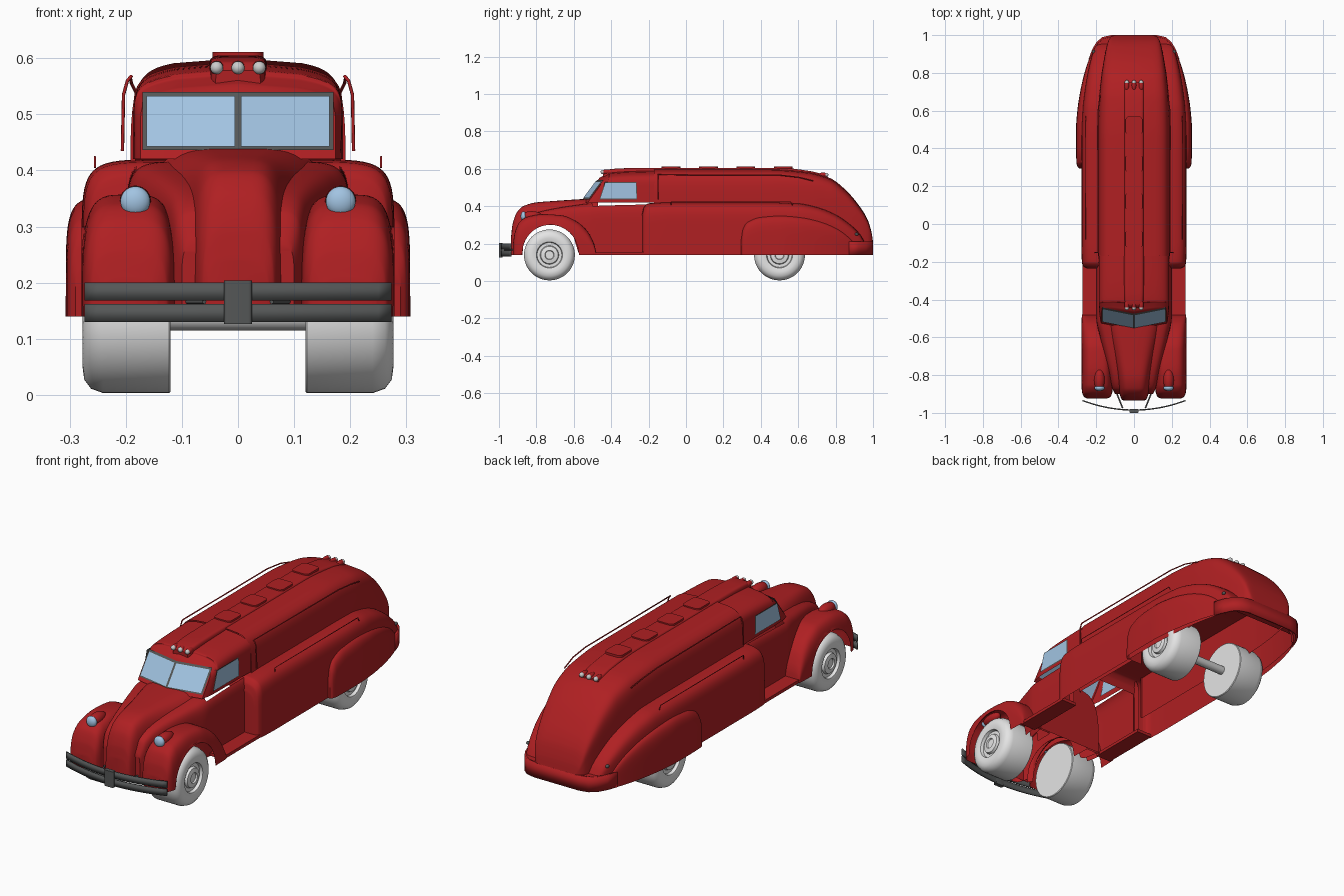
import bpy
import bmesh
from math import pi, sin, cos, sqrt, radians
from mathutils import Matrix

default_cube = bpy.data.objects.get("Cube")
if default_cube:
    bpy.data.objects.remove(default_cube, do_unlink=True)

parts = []


def material(name, red, green, blue):
    mat = bpy.data.materials.new(name)
    mat.use_nodes = True
    mat.diffuse_color = (red, green, blue, 1)
    shader = next(node for node in mat.node_tree.nodes if node.type == "BSDF_PRINCIPLED")
    shader.inputs["Base Color"].default_value = (red, green, blue, 1)
    return mat


RED = material("body red", .43, .014, .016)
GLASS = material("window blue", .36, .55, .76)
DARK = material("dark grey", .09, .095, .095)
WHITE = material("tyre white", .78, .78, .78)
SILVER = material("lamp silver", .6, .6, .6)


def finish(name, bm, mat):
    bmesh.ops.remove_doubles(bm, verts=bm.verts[:], dist=0.00005)
    bmesh.ops.recalc_face_normals(bm, faces=bm.faces[:])
    mesh = bpy.data.meshes.new(name)
    bm.to_mesh(mesh)
    bm.free()
    mesh.materials.append(mat)
    obj = bpy.data.objects.new(name, mesh)
    bpy.context.scene.collection.objects.link(obj)
    parts.append(obj)
    return obj


def smooth(stations, steps):
    """Monotone interpolation of station rows along y."""
    rows = [tuple(s) + (0,) * (5 - len(s)) for s in stations]
    last = len(rows) - 1

    def tangent(i, j):
        d = [(rows[a + 1][j] - rows[a][j]) / (rows[a + 1][0] - rows[a][0])
             for a in (i - 1, i) if 0 <= a < last]
        if len(d) == 1:
            return d[0]
        return 2 * d[0] * d[1] / (d[0] + d[1]) if d[0] * d[1] > 0 else 0

    out = []
    for i in range(last):
        a, b = rows[i], rows[i + 1]
        length = b[0] - a[0]
        for q in range(steps):
            t = q / steps
            ease = t * t * (3 - 2 * t)
            row = [a[0] + length * t]
            for j in range(1, 5):
                bend = t * (1 - t) * ((1 - t) * tangent(i, j) - t * tangent(i + 1, j))
                row.append(a[j] + (b[j] - a[j]) * ease + length * bend)
            out.append(row)
    return out + [rows[-1]]


def loft(name, stations, mat, power=6, crown=0, centre=0, base=.14, arc=pi,
         floor=None, side=1, inner=0, hole=None):
    """Open-bottomed shell; station = y, half width, top, front rake, front vee."""
    bm = bmesh.new()
    count = 32
    rings = []
    for y, w, top, rake, vee in smooth(stations, 6):
        ring, rim = [], []
        for i in range(count + 1):
            c, s = cos(arc * i / count), abs(sin(arc * i / count))
            across = abs(c) ** (2 / power) * (1 if c > 0 else -1)
            z = base + (top - base) * s ** (2 / power) * (1 - crown * across ** 2)
            if floor:
                z = max(z, floor(y))
            x = centre + w * across
            lean = y + rake * (z - base)
            ring.append(bm.verts.new((side * x, lean + vee * abs(x), z)))
            # End caps reach in to the centre, or stop at an inner opening
            edge = centre + max(-inner, min(inner, w * across))
            rim.append((side * edge, lean + vee * abs(edge), z))
        rings.append((ring, rim))
    for (a, _), (b, _) in zip(rings, rings[1:]):
        for i in range(count):
            bm.faces.new((a[i], a[i + 1], b[i + 1], b[i]))
    for ring, rim in (rings[0], rings[-1]):
        mid = [bm.verts.new(p) for p in rim]
        for i in range(count):
            bm.faces.new((ring[i], ring[i + 1], mid[i + 1], mid[i]))
    if hole:
        gone = [f for f in bm.faces if hole(f.calc_center_median())]
        bmesh.ops.delete(bm, geom=gone, context="FACES")
    return finish(name, bm, mat)


def box(name, x, y, z, mat, bevel=0):
    bm = bmesh.new()
    size = [b - a for a, b in (x, y, z)]
    middle = [(a + b) / 2 for a, b in (x, y, z)]
    bmesh.ops.create_cube(bm, size=1, matrix=Matrix.Translation(middle) @ Matrix.Diagonal((*size, 1)))
    if bevel:
        upright = [e for e in bm.edges if abs(e.verts[0].co.z - e.verts[1].co.z) > .001]
        bmesh.ops.bevel(bm, geom=upright, offset=bevel, segments=4, affect="EDGES", profile=.5)
    return finish(name, bm, mat)


def ball(name, place, size, mat):
    bm = bmesh.new()
    bmesh.ops.create_uvsphere(bm, u_segments=24, v_segments=14, radius=1,
                              matrix=Matrix.Translation(place) @ Matrix.Diagonal((*size, 1)))
    return finish(name, bm, mat)


def plate(name, corners, mat):
    bm = bmesh.new()
    bm.faces.new([bm.verts.new(p) for p in corners])
    return finish(name, bm, mat)


def strip(name, path, low, high, thick, mat):
    """Upright band following a plan path."""
    bm = bmesh.new()
    cols = [(bm.verts.new((x, y, low)), bm.verts.new((x, y, high))) for x, y in path]
    for a, b in zip(cols, cols[1:]):
        bm.faces.new((a[0], b[0], b[1], a[1]))
    solid = finish(name, bm, mat).modifiers.new("thickness", "SOLIDIFY")
    solid.thickness, solid.offset = thick, 0


def lathe(name, profile, y, z, side, mat):
    bm = bmesh.new()
    verts = [bm.verts.new((side * x, y, z + r)) for x, r in profile]
    edges = [bm.edges.new(pair) for pair in zip(verts, verts[1:])]
    bmesh.ops.spin(bm, geom=verts + edges, cent=(0, y, z), axis=(1, 0, 0), angle=2 * pi, steps=48)
    return finish(name, bm, mat)


def tube(name, points, radius, mat):
    curve = bpy.data.curves.new(name, "CURVE")
    curve.dimensions = "3D"
    curve.bevel_depth, curve.bevel_resolution, curve.use_fill_caps = radius, 2, True
    line = curve.splines.new("POLY")
    line.points.add(len(points) - 1)
    for point, co in zip(line.points, points):
        point.co = (*co, 1)
    curve.materials.append(mat)
    bpy.context.scene.collection.objects.link(bpy.data.objects.new(name, curve))


def wheel_arch(y):
    gap = .15 ** 2 - (y + .725) ** 2
    return .15 + sqrt(gap) if gap > 0 else .14


# Main body shells
loft("tank", [(-.17, .192, .6), (.45, .192, .6), (.65, .186, .585), (.77, .175, .55), (.85, .163, .49),
              (.92, .15, .41), (.97, .136, .33), (.992, .12, .26), (1, .1, .21)],
     RED, power=9, crown=.06, base=.2, inner=.183)
loft("tank_fairing", [(-.235, .25, .36), (-.225, .268, .395), (-.2, .276, .415), (-.1, .279, .42),
                      (.45, .279, .42), (.6, .273, .415), (.7, .262, .395), (.8, .245, .355),
                      (.88, .226, .3), (.93, .21, .25), (.96, .19, .2)], RED, power=9, inner=.193)
loft("hood", [(-.935, .055, .24), (-.928, .065, .3), (-.905, .075, .365), (-.87, .083, .4), (-.8, .095, .42),
              (-.7, .118, .428), (-.55, .16, .438), (-.47, .178, .442)], RED, power=4, floor=wheel_arch)
loft("cowl_and_doors", [(-.9, .1, .27), (-.87, .115, .33), (-.8, .13, .365), (-.7, .155, .388),
                        (-.6, .18, .404), (-.5, .2, .416), (-.2, .2, .425)],
     RED, power=9, floor=wheel_arch, hole=lambda c: c.y > -.5 and abs(c.x) < .18)
loft("cab_roof", [(-.56, .174, .553, .74, .2), (-.5, .183, .57, .5, .12), (-.42, .186, .582, .1, .03),
                  (-.3, .186, .59), (-.165, .187, .594)], RED, power=9, crown=.16, base=.42)
loft("roof_walkway", [(-.445, .04, .578), (-.425, .048, .594), (-.35, .052, .602), (-.2, .053, .605),
                      (.5, .053, .605), (.66, .053, .588), (.75, .05, .565)], RED, power=8, base=.53)
for i in range(4):
    y = .2 * i - .08
    box("roof_hatch", (-.045, .045), (y - .05, y + .05), (.6, .611), RED, bevel=.02)


# Split windscreen lies on the raked, vee-shaped cab front
def screen(low_x, high_x, low_z, high_z, lift, side):
    spots = ((low_x, low_z), (high_x, low_z), (high_x, high_z), (low_x, high_z))
    return [(side * x, -.56 + .74 * (z - .42) + .2 * x - lift, z) for x, z in spots]


wheel_profile = [(.12, 0), (.12, .133), (.123, .136), (.24, .136), (.262, .128), (.274, .112), (.277, .09),
                 (.272, .07), (.258, .066), (.258, .05), (.27, .046), (.274, .025), (.267, .022), (.267, 0)]
bumper_half = [(.236, .87), (.218, .92), (.195, .96), (.165, .985), (.12, .995)]
bumper_path = bumper_half + [(-x, y) for x, y in reversed(bumper_half)]

for side, label in ((1, "left"), (-1, "right")):
    plate(label + "_windscreen_frame", screen(0, .17, .436, .54, .004, side), DARK)
    for name, lift in (("_windscreen", .008), ("_windscreen_inside", -.004)):
        plate(label + name, screen(.005, .163, .443, .533, lift, side), GLASS)

    # Side window with a thin frame
    for name, grow, x, mat in (("_window_frame", .004, .1885, DARK), ("_side_window", 0, .191, GLASS),
                               ("_side_window_inside", 0, .178, GLASS)):
        plate(label + name, [(side * x, -.458 - grow, .44 - grow), (side * x, -.265 + grow, .44 - grow),
                             (side * x, -.268 + grow, .525 + grow), (side * x, -.43 - grow, .525 + grow)], mat)

    # Fenders and running board
    loft(label + "_front_fender", [(-.925, .05, .2), (-.915, .07, .26), (-.89, .08, .315), (-.85, .083, .342),
                                   (-.76, .084, .357), (-.66, .084, .35), (-.58, .084, .315), (-.53, .083, .27),
                                   (-.5, .082, .22), (-.487, .081, .185), (-.48, .08, .15)],
         RED, power=4, centre=.195, floor=wheel_arch, side=side)
    loft(label + "_rear_fender", [(.295, .09, .23), (.305, .1, .285), (.33, .105, .32), (.4, .107, .345),
                                  (.5, .107, .352), (.6, .1, .345), (.7, .085, .325), (.8, .062, .285),
                                  (.88, .035, .225), (.91, .02, .18)],
         RED, centre=.2, arc=pi / 2, side=side)
    box(label + "_running_board", sorted((side * .19, side * .272)), (-.5, -.2), (.14, .155), RED)

    # Headlamp
    ball(label + "_headlamp_shell", (side * .183, -.825, .345), (.028, .058, .028), RED)
    ball(label + "_headlamp_glass", (side * .183, -.868, .345), (.0265, .016, .0265), GLASS)

    # Wheels
    lathe(label + "_front_wheel", wheel_profile, -.73, .139, side, WHITE)
    lathe(label + "_rear_wheel", wheel_profile, .5, .139, side, WHITE)

    # Rails, tail lamp and bumper bracket
    tube(label + "_tank_rail", [(side * x, y, z) for x, y, z in (
        (.206, -.15, .435), (.204, -.15, .535), (.197, -.15, .56), (.19, -.15, .568),
        (.192, .5, .566), (.19, .6, .555), (.18, .68, .535))], .003, RED)
    tube(label + "_fairing_rail", [(side * .255, y, z) for y, z in (
        (-.08, .405), (-.08, .424), (.56, .424), (.57, .405))], .002, RED)
    ball(label + "_tail_lamp", (side * .214, .912, .25), (.008, .01, .008), DARK)
    tube(label + "_bumper_bracket", [(side * .09, -.9, .166), (side * .06, -.975, .166)], .004, DARK)

tube("rear_axle", [(-.13, .5, .136), (.13, .5, .136)], .021, SILVER)

# Roof marker lamps
for name, y, z, back in (("front", -.445, .583, 1), ("rear", .75, .567, -1)):
    for i in (-1, 0, 1):
        ball(name + "_marker_shell", (.038 * i, y + back * .018, z), (.0125, .028, .0125), RED)
        ball(name + "_marker_lamp", (.038 * i, y, z), (.0115, .0115, .0115), SILVER)

# Bumpers
front_path = [(.272 * i / 12, -.985 + .05 * (i / 12) ** 2) for i in range(-12, 13)]
strip("front_bumper_lower", front_path, .13, .162, .007, DARK)
strip("front_bumper_upper", front_path, .168, .2, .007, DARK)
box("front_bumper_plate", (-.025, .025), (-1, -.98), (.126, .204), DARK, bevel=.006)
strip("rear_bumper", bumper_path, .14, .212, .01, RED)
plate("rear_bumper_top", [(x, y, .211) for x, y in bumper_path], RED)

# Smooth shading with kept edges
for obj in bpy.context.selected_objects:
    obj.select_set(False)
for obj in parts:
    obj.select_set(True)
bpy.context.view_layer.objects.active = parts[0]
bpy.ops.object.shade_smooth_by_angle(angle=radians(35))
